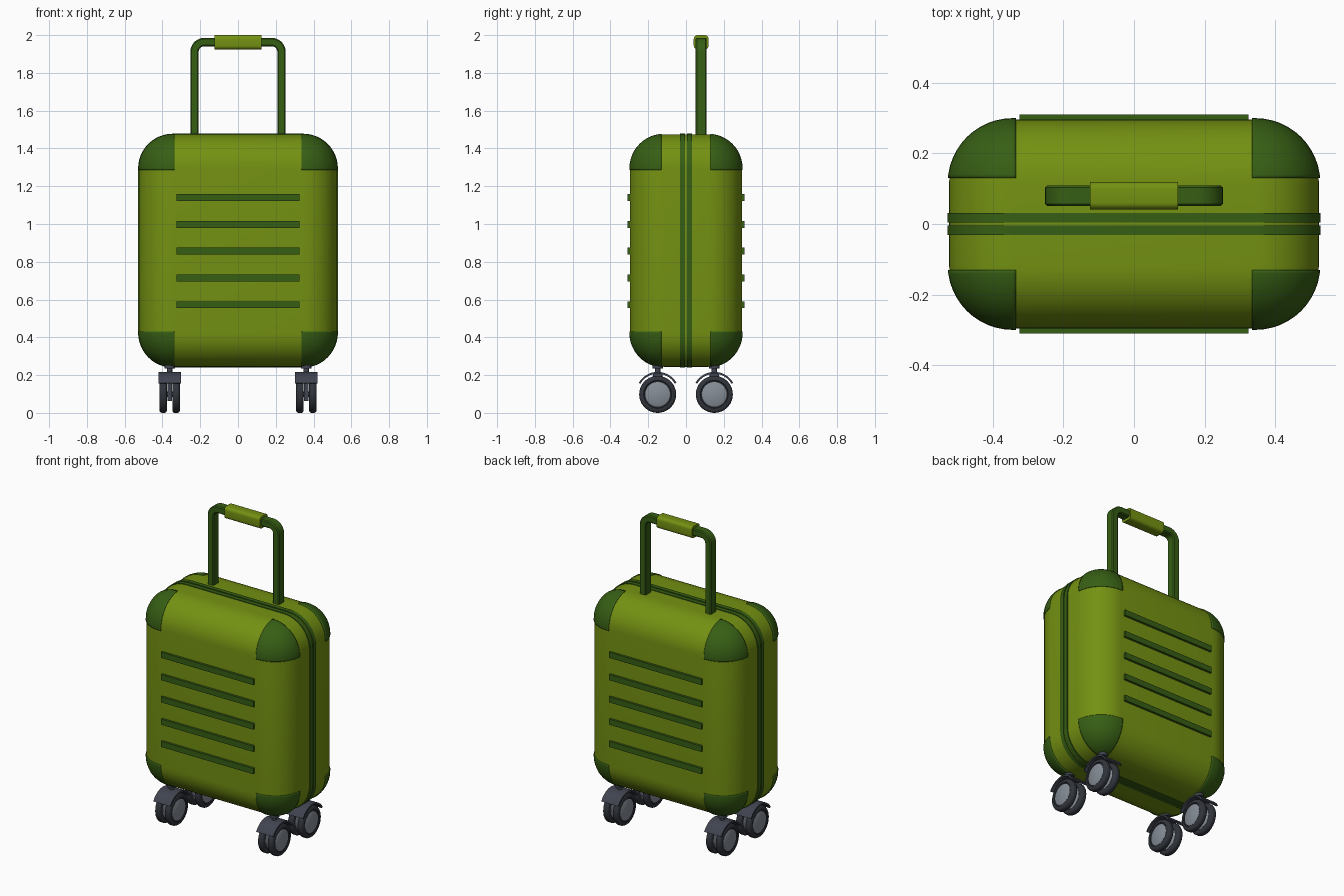
import bpy, bmesh, math
from mathutils import Vector, Matrix

if "Cube" in bpy.data.objects:
    bpy.data.objects.remove(bpy.data.objects["Cube"])


def mat(name, rgb):
    m = bpy.data.materials.new(name)
    m.diffuse_color = (*rgb, 1)
    m.use_nodes = True
    m.node_tree.nodes["Principled BSDF"].inputs["Base Color"].default_value = m.diffuse_color
    return m


GREEN = mat("olive_green", (0.175, 0.285, 0.006))
DARK = mat("dark_green", (0.037, 0.112, 0.007))
TYRE = mat("tyre_grey", (0.030, 0.034, 0.044))
METAL = mat("slate_grey", (0.052, 0.058, 0.080))
HUB = mat("light_grey", (0.24, 0.27, 0.31))


def finish(bm, name, material, angle=35):
    bmesh.ops.recalc_face_normals(bm, faces=bm.faces)
    me = bpy.data.meshes.new(name)
    bm.to_mesh(me)
    bm.free()
    me.materials.append(material)
    ob = bpy.data.objects.new(name, me)
    bpy.context.collection.objects.link(ob)
    bpy.ops.object.select_all(action='DESELECT')
    ob.select_set(True)
    bpy.context.view_layer.objects.active = ob
    bpy.ops.object.shade_smooth_by_angle(angle=math.radians(angle))
    return ob


def box_bm(center, size, radius=0, seg=4, axis=None):
    """Box, rounded on all edges or only on edges parallel to one axis."""
    bm = bmesh.new()
    bmesh.ops.create_cube(bm, size=1)
    for v in bm.verts:
        v.co = Vector(c + s * k for c, s, k in zip(center, size, v.co))
    if radius:
        edges = [e for e in bm.edges if axis is None or
                 abs((e.verts[0].co - e.verts[1].co)[axis]) > 1e-5]
        bmesh.ops.bevel(bm, geom=edges, offset=radius, segments=seg,
                        profile=0.5, affect='EDGES')
    return bm


def lathe_x(name, center, profile, material, n=36):
    """Revolve (x, r) points round the x axis."""
    bm = bmesh.new()
    rings = []
    for x, r in profile:
        rings.append([bm.verts.new((center[0] + x,
                                    center[1] + r * math.cos(math.tau * i / n),
                                    center[2] + r * math.sin(math.tau * i / n)))
                      for i in range(n)])
    for a, b in zip(rings, rings[1:]):
        for i in range(n):
            j = (i + 1) % n
            bm.faces.new((a[i], a[j], b[j], b[i]))
    bm.faces.new(rings[0])
    bm.faces.new(rings[-1])
    return finish(bm, name, material)


# Shell
CZ, HX, HY, HZ, R = 0.859, 0.524, 0.296, 0.615, 0.18
finish(box_bm((0, 0, CZ), (2 * HX, 2 * HY, 2 * HZ), R, 12), "shell", GREEN)

# Corner guards: the shell surface, slightly larger, kept only at its corners
g = 0.004
bm = box_bm((0, 0, CZ), (2 * (HX + g), 2 * (HY + g), 2 * (HZ + g)), R + g, 12)
limit = (0.335, 0.13, 0.427)
for a in range(3):
    for s in (-1, 1):
        co = Vector((0, 0, CZ))
        co[a] += s * limit[a]
        no = Vector((0, 0, 0))
        no[a] = 1
        bmesh.ops.bisect_plane(bm, geom=bm.verts[:] + bm.edges[:] + bm.faces[:],
                               plane_co=co, plane_no=no)
drop = []
for f in bm.faces:
    p = f.calc_center_median() - Vector((0, 0, CZ))
    if any(abs(p[a]) < limit[a] for a in range(3)):
        drop.append(f)
bmesh.ops.delete(bm, geom=drop, context='FACES')
guards = finish(bm, "corner_guards", DARK)
sol = guards.modifiers.new("thickness", 'SOLIDIFY')
sol.thickness = 0.008
sol.offset = -1

# Zip bands round the middle
for s, side in ((-1, "front"), (1, "back")):
    finish(box_bm((0, s * 0.0175, CZ), (2 * HX + 0.01, 0.027, 2 * HZ + 0.008),
                  R + 0.004, 12, axis=1), f"zip_band_{side}", DARK)

# Ribs on both faces
for s, side in ((-1, "front"), (1, "back")):
    for i in range(5):
        finish(box_bm((0, s * 0.295, 0.573 + 0.1417 * i), (0.65, 0.03, 0.036)),
               f"rib_{side}_{i + 1}", DARK)

# Pull handle: chamfered section swept along a U path
HYC, TOP, SX, BR = 0.08, 1.963, 0.23, 0.05
path = [(-SX, 1.40, math.pi)]
for i in range(9):
    t = math.pi - i * math.pi / 16
    path.append((-SX + BR + BR * math.cos(t), TOP - BR + BR * math.sin(t), t))
path += [(-x, z, math.pi - t) for x, z, t in reversed(path)]
w, d, c = 0.022, 0.029, 0.006
section = [(w, d - c), (w - c, d), (c - w, d), (-w, d - c),
           (-w, c - d), (c - w, -d), (w - c, -d), (w, c - d)]
bm = bmesh.new()
rings = [[bm.verts.new((x + u * math.cos(t), HYC + v, z + u * math.sin(t)))
          for u, v in section] for x, z, t in path]
for a, b in zip(rings, rings[1:]):
    for i in range(8):
        j = (i + 1) % 8
        bm.faces.new((a[i], a[j], b[j], b[i]))
bm.faces.new(rings[0])
bm.faces.new(rings[-1])
finish(bm, "pull_handle", DARK, 30)

# Grip
finish(box_bm((0, HYC, 1.962), (0.25, 0.078, 0.076), 0.02, 5, axis=0), "grip", GREEN)

# Four twin-wheel casters
tyre = [(-0.020, 0.074), (-0.020, 0.086), (-0.016, 0.094), (-0.009, 0.098),
        (0.009, 0.098), (0.016, 0.094), (0.020, 0.086), (0.020, 0.074)]
tyre = [(-0.016, 0.066), (-0.016, 0.071)] + tyre + [(0.016, 0.071), (0.016, 0.066)]
for sx in (-1, 1):
    for sy in (-1, 1):
        x, y = sx * 0.362, sy * 0.15
        tag = ("left" if sx < 0 else "right") + ("_front" if sy < 0 else "_back")
        for k in (-1, 1):
            wc = (x + k * 0.034, y, 0.098)
            end = "inner" if k * sx < 0 else "outer"
            lathe_x(f"wheel_{tag}_{end}", wc, tyre, TYRE)
            lathe_x(f"hub_{tag}_{end}", wc,
                    [(-0.020, 0.060), (-0.017, 0.065), (0.017, 0.065), (0.020, 0.060)], HUB)
        lathe_x(f"axle_{tag}", (x, y, 0.098), [(-0.03, 0.014), (0.03, 0.014)], METAL, 16)
        # Arched fender over the wheels
        bm = bmesh.new()
        rings = []
        for i in range(17):
            t = math.radians(30 + 120 * i / 16)
            rings.append([bm.verts.new((x + u, y + r * math.cos(t), 0.102 + r * math.sin(t)))
                          for u, r in ((-0.06, 0.105), (0.06, 0.105),
                                       (0.06, 0.115), (-0.06, 0.115))])
        for a, b in zip(rings, rings[1:]):
            for i in range(4):
                j = (i + 1) % 4
                bm.faces.new((a[i], a[j], b[j], b[i]))
        bm.faces.new(rings[0])
        bm.faces.new(rings[-1])
        finish(bm, f"fender_{tag}", METAL)
        # Fork between the wheels, stem and mounting disc
        finish(box_bm((x, y, 0.138), (0.024, 0.05, 0.15)), f"fork_{tag}", METAL)
        for part, r, z0, z1 in (("stem", 0.014, 0.205, 0.27), ("mount", 0.028, 0.234, 0.26)):
            bm = bmesh.new()
            bmesh.ops.create_cone(bm, cap_ends=True, segments=20, radius1=r, radius2=r,
                                  depth=z1 - z0,
                                  matrix=Matrix.Translation((x, y, (z0 + z1) / 2)))
            finish(bm, f"{part}_{tag}", METAL)
